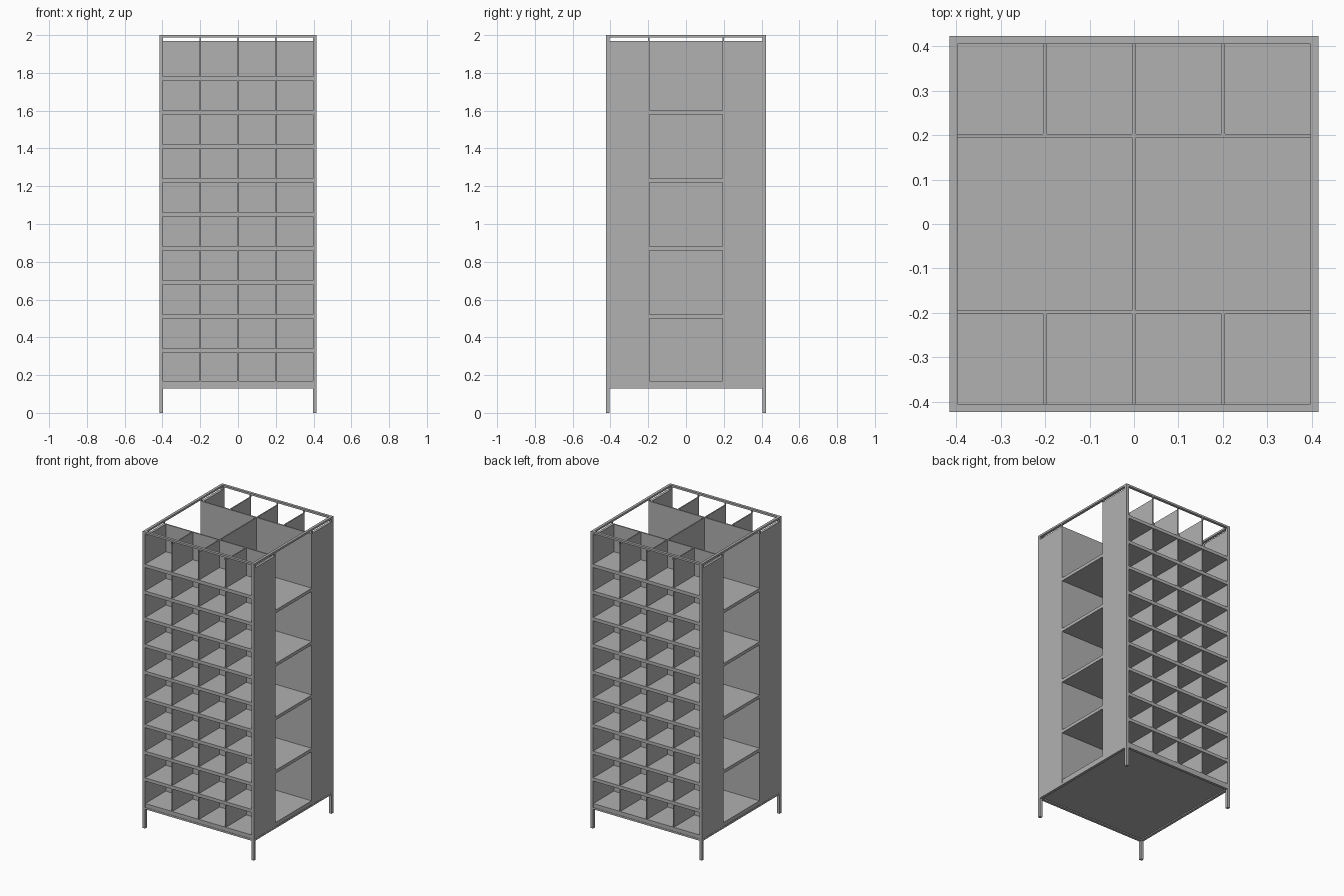
import bpy

if "Cube" in bpy.data.objects:
    bpy.data.objects.remove(bpy.data.objects["Cube"])

X, Y = 0.415, 0.423        # outer half sizes
P = 0.018                  # post and rail thickness
T = 0.008                  # thin sheet thickness
BACK = 0.194               # inner face of the bay backs
BASE, TOP = 0.142, 1.968   # panel range
FLOOR = 0.168              # top of the base board
START, PITCH, LIP = 0.162, 0.18, 0.022

grey = bpy.data.materials.new("dark_grey")
grey.diffuse_color = (0.44, 0.44, 0.44, 1)
grey.use_nodes = True
grey.node_tree.nodes["Principled BSDF"].inputs["Base Color"].default_value = grey.diffuse_color


def box(name, x0, x1, y0, y1, z0, z1):
    xs, ys, zs = sorted((x0, x1)), sorted((y0, y1)), sorted((z0, z1))
    v = [(x, y, z) for x in xs for y in ys for z in zs]
    f = [(0, 1, 3, 2), (4, 6, 7, 5), (0, 4, 5, 1),
         (2, 3, 7, 6), (0, 2, 6, 4), (1, 5, 7, 3)]
    mesh = bpy.data.meshes.new(name)
    mesh.from_pydata(v, [], f)
    mesh.materials.append(grey)
    ob = bpy.data.objects.new(name, mesh)
    bpy.context.collection.objects.link(ob)
    return ob


# Corner posts that run from the feet to the top frame
for sx in (-1, 1):
    for sy in (-1, 1):
        box("corner_post", sx * (X - P), sx * X, sy * (Y - P), sy * Y, 0, 2)

# Bottom and top rail frames
for name, z0, z1 in (("bottom_rail", 0.13, BASE), ("top_rail", 1.987, 2)):
    for s in (-1, 1):
        box(name, -X + P, X - P, s * (Y - P), s * Y, z0, z1)
        box(name, s * (X - P), s * X, -Y + P, Y - P, z0, z1)

# Base board, set slightly into the bottom frame
box("base_board", -X + P, X - P, -Y + P, Y - P, 0.138, FLOOR)
for s in (-1, 1):
    box("base_edge", -X + P, X - P, s * (Y - P), s * (Y - 0.002), BASE, FLOOR)
    box("base_edge", s * (X - P), s * (X - 0.002), -BACK, BACK, BASE, FLOOR)

# Front and back bays: side panels, back sheet, dividers and shelves
for sy in (-1, 1):
    for sx in (-1, 1):
        box("side_panel", sx * (X - P), sx * (X - 0.001), sy * BACK, sy * (Y - P), BASE, TOP)
        # Short pegs carrying the top rail
        box("rail_peg", sx * (X - T), sx * X, sy * BACK, sy * (BACK + T), TOP, 1.987)
    box("bay_back", -X + P, X - P, sy * BACK, sy * (BACK + T), FLOOR, TOP)
    for x in (-0.2, 0, 0.2):
        box("bay_divider", x - T / 2, x + T / 2, sy * (BACK + T), sy * (Y - 0.004), FLOOR, TOP)
        box("rail_peg", x - T / 2, x + T / 2, sy * (Y - T), sy * Y, TOP, 1.987)
    for k in range(1, 10):
        z = START + k * PITCH
        box("bay_shelf", -X + P, X - P, sy * (BACK + T), sy * Y, z - LIP, z)

# Side bays: central divider and deep shelves open to left and right
box("centre_divider", -T / 2, T / 2, -BACK, BACK, FLOOR, TOP)
for sx in (-1, 1):
    for k in range(1, 5):
        z = START + 2 * k * PITCH
        box("side_shelf", sx * T / 2, sx * X, -BACK, BACK, z - LIP, z)
